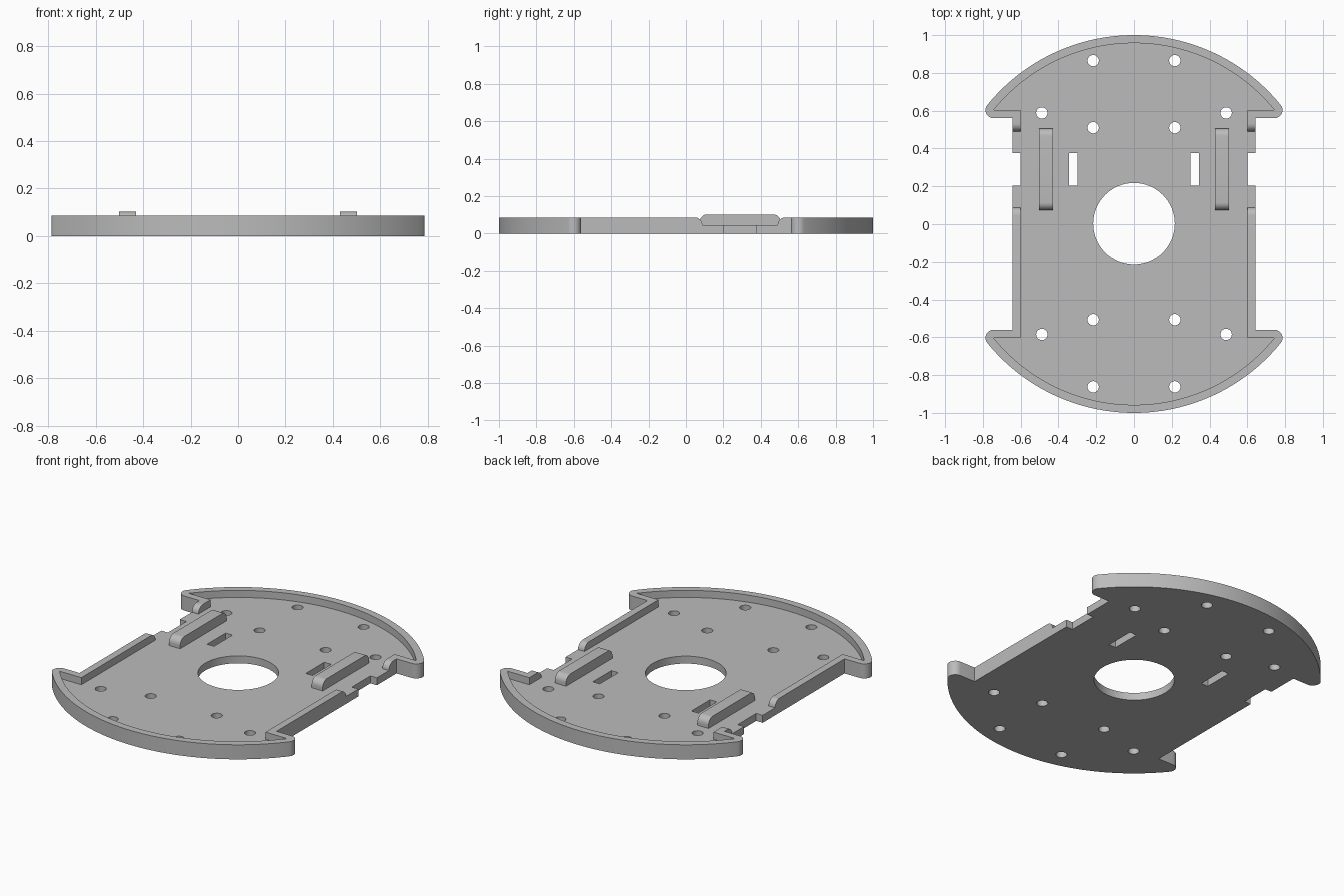
import bpy, bmesh, math
from mathutils import Vector

if "Cube" in bpy.data.objects:
    bpy.data.objects.remove(bpy.data.objects["Cube"])

T = 0.0425          # rim thickness
FLOOR, TOP = 0.044, 0.086
TIP_Y = 0.603       # inner tip of each end pocket
R_IN = 1 - T
TIP_X = math.sqrt(R_IN ** 2 - TIP_Y ** 2)
SIDE = 0.602        # inner face of the side walls

grey = bpy.data.materials.new("light grey plastic")
grey.diffuse_color = (0.5, 0.5, 0.5, 1)
grey.use_nodes = True
grey.node_tree.nodes["Principled BSDF"].inputs["Base Color"].default_value = grey.diffuse_color


def arc(cx, cy, r, a0, a1, n):
    return [(cx + r * math.cos(a0 + (a1 - a0) * i / n),
             cy + r * math.sin(a0 + (a1 - a0) * i / n)) for i in range(n + 1)]


def prisms(name, profiles, lo, hi, axis="z"):
    """Extrude closed profiles along z (xy points) or x (yz points)."""
    bm = bmesh.new()
    for pts in profiles:
        place = (lambda p: (p[0], p[1], lo)) if axis == "z" else (lambda p: (lo, p[0], p[1]))
        face = bm.faces.new([bm.verts.new(place(p)) for p in pts])
        out = bmesh.ops.extrude_face_region(bm, geom=[face])
        step = Vector((0, 0, hi - lo)) if axis == "z" else Vector((hi - lo, 0, 0))
        bmesh.ops.translate(bm, vec=step,
                            verts=[v for v in out["geom"] if isinstance(v, bmesh.types.BMVert)])
    bmesh.ops.recalc_face_normals(bm, faces=bm.faces)
    me = bpy.data.meshes.new(name)
    bm.to_mesh(me)
    bm.free()
    me.materials.append(grey)
    ob = bpy.data.objects.new(name, me)
    bpy.context.collection.objects.link(ob)
    return ob


def both_ends(half):
    """Repeat a back-end profile at the front by half a turn."""
    return half + [(-x, -y) for x, y in half]


def rect(x0, x1, y0, y1):
    return [(x0, y0), (x1, y0), (x1, y1), (x0, y1)]


def smooth(ob):
    bpy.ops.object.select_all(action="DESELECT")
    ob.select_set(True)
    bpy.context.view_layer.objects.active = ob
    bpy.ops.object.shade_smooth_by_angle(angle=math.radians(30))


# Body: wide rounded ends with narrow straight sides
a = math.atan2(TIP_Y, TIP_X)
half = [(SIDE + T, TIP_Y - T)]
half += arc(TIP_X, TIP_Y, T, -math.pi / 2, a, 12)
half += arc(0, 0, 1, a, math.pi - a, 72)[1:]
half += arc(-TIP_X, TIP_Y, T, math.pi - a, 1.5 * math.pi, 12)[1:]
half += [(-SIDE - T, TIP_Y - T)]
body = prisms("chassis_plate", [both_ends(half)], 0, TOP)

# Recess inside the rim
pocket = [(SIDE, TIP_Y)] + arc(0, 0, R_IN, a, math.pi - a, 72) + [(-SIDE, TIP_Y)]
recess = prisms("recess_cutter", [both_ends(pocket)], FLOOR, 0.3)

# Gap in the side walls with rounded wall ends
r = TOP - FLOOR
gap_profile = (arc(0.088 - r, FLOOR, r, math.pi / 2, 0, 10)
               + arc(0.49 + r, FLOOR, r, math.pi, math.pi / 2, 10)
               + [(0.49 + r, 0.3), (0.088 - r, 0.3)])
gap = prisms("wall_gap_cutter", [gap_profile], -1, 1, "x")

# Through holes, slots and side notches
holes = [arc(0, 0.002, 0.216, 0, 2 * math.pi, 64)[:-1]]
for s in (-1, 1):
    for x, y in ((0.216, 0.865), (0.216, 0.51), (0.488, 0.588),
                 (0.216, -0.862), (0.216, -0.507), (0.488, -0.585)):
        holes.append(arc(s * x, y, 0.03, 0, 2 * math.pi, 24)[:-1])
    for x0, x1 in ((0.30, 0.345), (SIDE, 0.7)):
        holes.append(rect(min(s * x0, s * x1), max(s * x0, s * x1), 0.204, 0.377))
punch = prisms("hole_cutter", holes, -0.1, 0.4)

bpy.context.view_layer.objects.active = body
for cutter in (recess, gap, punch):
    mod = body.modifiers.new("cut", "BOOLEAN")
    mod.operation, mod.solver, mod.object = "DIFFERENCE", "EXACT", cutter
    bpy.ops.object.modifier_apply(modifier=mod.name)
    bpy.data.objects.remove(cutter)
smooth(body)

# Raised bars with rounded upper ends
b = 0.04
bar = ([(0.074, FLOOR - 0.004), (0.506, FLOOR - 0.004)]
       + arc(0.506 - b, 0.102 - b, b, 0, math.pi / 2, 10)
       + arc(0.074 + b, 0.102 - b, b, math.pi / 2, math.pi, 10))
for side, x0 in (("left", -0.502), ("right", 0.43)):
    smooth(prisms(side + "_raised_bar", [bar], x0, x0 + 0.072, "x"))
